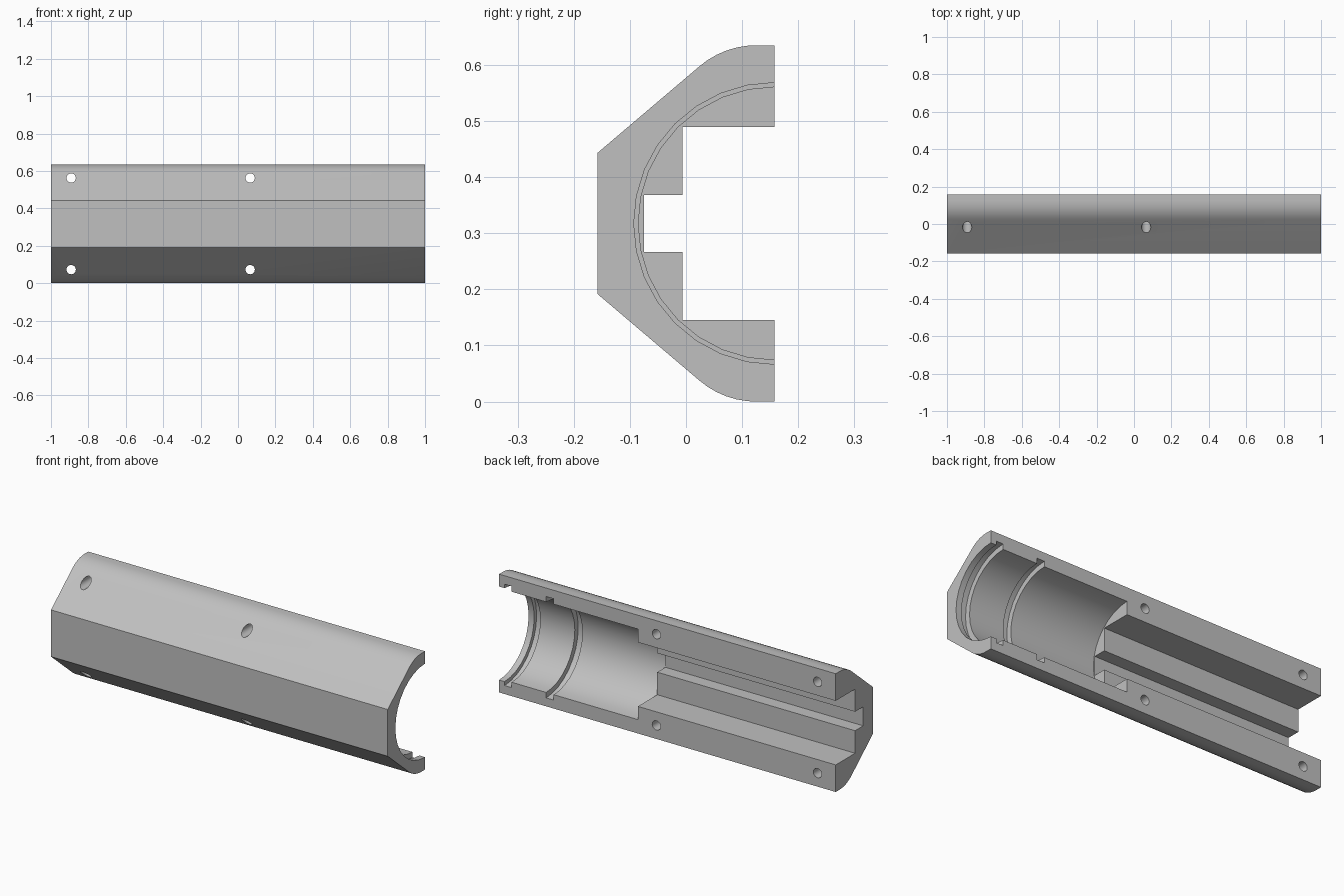
import bpy, bmesh
from math import sin, cos, pi, radians

cube = bpy.data.objects.get("Cube")
if cube:
    bpy.data.objects.remove(cube)

grey = bpy.data.materials.new("plain grey")
grey.use_nodes = True
colour = (0.53, 0.53, 0.53, 1)
grey.diffuse_color = colour
grey.node_tree.nodes["Principled BSDF"].inputs["Base Color"].default_value = colour

MID = 0.3175    # height of the long axis
BACK = 0.158    # flat split face


def prism(name, profile, start, end, place):
    """Extrude a 2D outline from start to end; place maps (a, b, depth) to xyz."""
    bm = bmesh.new()
    face = bm.faces.new([bm.verts.new(place(a, b, start)) for a, b in profile])
    grown = bmesh.ops.extrude_face_region(bm, geom=[face], use_keep_orig=True)
    for v in grown["geom"]:
        if isinstance(v, bmesh.types.BMVert):
            old = place(0, 0, start)
            new = place(0, 0, end)
            v.co.x += new[0] - old[0]
            v.co.y += new[1] - old[1]
    bmesh.ops.recalc_face_normals(bm, faces=bm.faces[:])
    mesh = bpy.data.meshes.new(name)
    bm.to_mesh(mesh)
    bm.free()
    mesh.materials.append(grey)
    obj = bpy.data.objects.new(name, mesh)
    bpy.context.collection.objects.link(obj)
    return obj


def along_x(a, b, d):
    return (d, a, b)


def along_y(a, b, d):
    return (a, d, b)


def circle(a, b, r, n):
    return [(a + r * cos(2 * pi * i / n), b + r * sin(2 * pi * i / n)) for i in range(n)]


def mirrored(half):
    """Close a (y, height above axis) half outline by mirroring it about the axis."""
    return [(y, MID + h) for y, h in half] + [(y, MID - h) for y, h in reversed(half)]


# Outer shell: flat front, sloped flanks, rounded shoulders
R = 0.155
shoulder = [(0.125 - R * sin(radians(t)), MID - R + R * cos(radians(t)))
            for t in (40.5, 34, 27, 20, 13, 6, 0)]
shell = prism("half_shell", mirrored([(-BACK, 0.1255)] + shoulder + [(BACK, MID)]),
              -1, 1, along_x)

cutters = []
# Stepped channel
channel = [(-0.075, 0.051), (-0.006, 0.051), (-0.006, 0.172), (0.3, 0.172)]
cutters.append(prism("channel_cutter", mirrored(channel), -1.1, 0.2, along_x))

# Round bore, wider mouth and two ring grooves
for name, r, x0, x1 in (("bore", 0.243, 0.175, 1.1), ("mouth", 0.251, 0.94, 1.2),
                        ("outer_groove", 0.272, 0.925, 0.967),
                        ("inner_groove", 0.272, 0.675, 0.72)):
    cutters.append(prism(name + "_cutter", circle(BACK, MID, r, 32), x0, x1, along_x))

# Screw holes
for x in (-0.892, 0.065):
    for side in (-1, 1):
        cutters.append(prism("hole_cutter", circle(x, MID + side * 0.245, 0.025, 20),
                             -0.3, 0.3, along_y))

for cutter in cutters:
    cutter.hide_render = True
    mod = shell.modifiers.new(cutter.name, "BOOLEAN")
    mod.operation = "DIFFERENCE"
    mod.solver = "EXACT"
    mod.object = cutter

# Bake the cuts and drop the cutters
bpy.context.view_layer.update()
graph = bpy.context.evaluated_depsgraph_get()
baked = bpy.data.meshes.new_from_object(shell.evaluated_get(graph))
shell.modifiers.clear()
shell.data = baked
baked.materials.clear()
baked.materials.append(grey)
for poly in baked.polygons:
    poly.material_index = 0
for cutter in cutters:
    bpy.data.objects.remove(cutter)

bpy.ops.object.select_all(action="DESELECT")
shell.select_set(True)
bpy.context.view_layer.objects.active = shell
bpy.ops.object.shade_smooth_by_angle(angle=radians(25))
